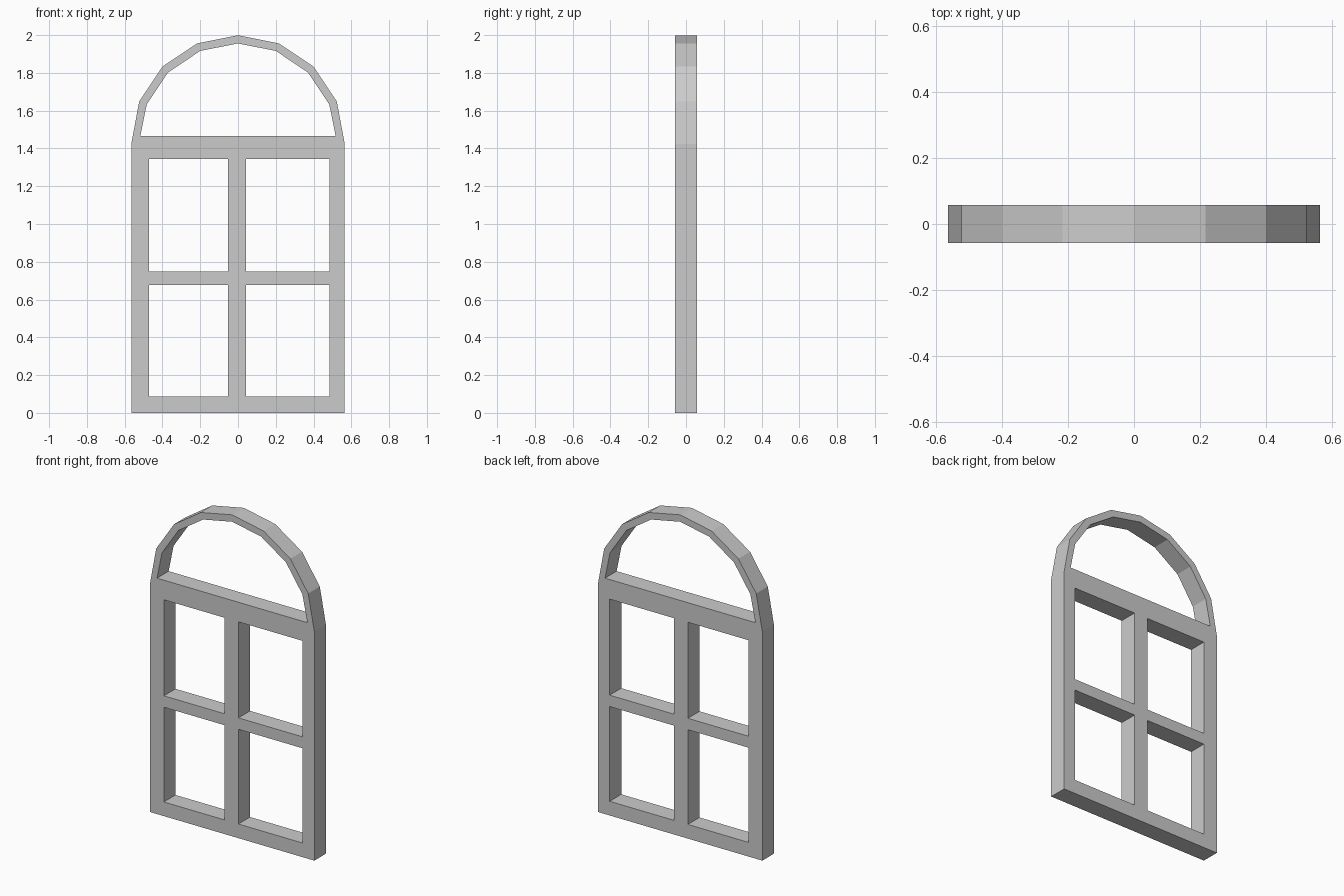
import bpy, bmesh, math
from mathutils import Matrix

if "Cube" in bpy.data.objects:
    bpy.data.objects.remove(bpy.data.objects["Cube"])

HALF_W, HALF_D = 0.565, 0.057
ARCH_Z, R_OUT, R_IN = 1.433, 0.566, 0.523
RAIL_TOP = 1.467


def arc(radius, first=0, last=8):
    """Points of an eight-sided half circle, right to left."""
    return [(radius * math.cos(i * math.pi / 8),
             ARCH_Z + radius * math.sin(i * math.pi / 8))
            for i in range(first, last + 1)]


def rect(x0, x1, z0, z1):
    return [(x0, z0), (x1, z0), (x1, z1), (x0, z1)]


# Outer silhouette: straight stiles with the faceted arch on top
loops = [[(-HALF_W, 0), (HALF_W, 0), (HALF_W, 1.424)]
         + arc(R_OUT, 1, 7) + [(-HALF_W, 1.424)]]

# Four panes between stiles, mullion and rails
for x0, x1 in ((-0.47, -0.053), (0.043, 0.485)):
    for z0, z1 in ((0.088, 0.677), (0.748, 1.345)):
        loops.append(rect(x0, x1, z0, z1))

# Half-round opening above the top rail
loops.append([(0.517, RAIL_TOP)] + arc(R_IN, 1, 7) + [(-0.517, RAIL_TOP)])

# Fill the profile with its openings and extrude it to the frame depth
curve = bpy.data.curves.new("window_profile", 'CURVE')
curve.dimensions = '2D'
curve.fill_mode = 'BOTH'
curve.extrude = HALF_D
for pts in loops:
    s = curve.splines.new('POLY')
    s.points.add(len(pts) - 1)
    for p, (x, z) in zip(s.points, pts):
        p.co = (x, z, 0, 1)
    s.use_cyclic_u = True

frame = bpy.data.objects.new("arched_window_frame", curve)
bpy.context.collection.objects.link(frame)
bpy.context.view_layer.objects.active = frame
frame.select_set(True)
bpy.ops.object.convert(target='MESH')
frame = bpy.context.object

# Stand it upright and weld the caps to the sides
bm = bmesh.new()
bm.from_mesh(frame.data)
bm.transform(Matrix.Rotation(math.pi / 2, 4, 'X'))
bmesh.ops.remove_doubles(bm, verts=bm.verts, dist=0.0005)
bmesh.ops.recalc_face_normals(bm, faces=bm.faces)
for f in bm.faces:
    f.smooth = False
bm.to_mesh(frame.data)
bm.free()
